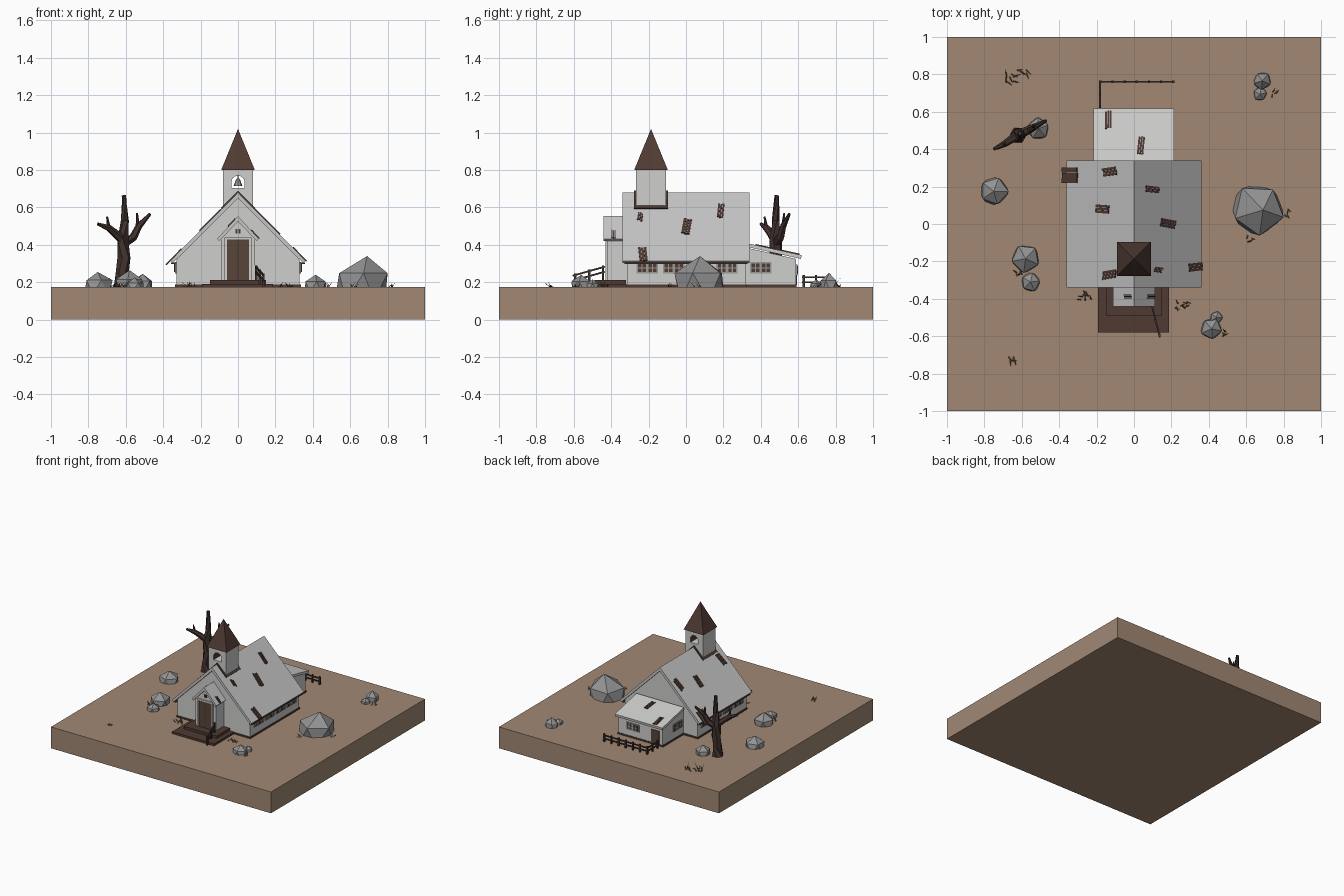
import bpy, bmesh, math, random
from mathutils import Matrix, Vector, Euler

if "Cube" in bpy.data.objects:
    bpy.data.objects.remove(bpy.data.objects["Cube"])
random.seed(4)
G = 0.175  # ground level


def mat(name, c):
    m = bpy.data.materials.new(name)
    m.diffuse_color = (*c, 1)
    m.use_nodes = True
    m.node_tree.nodes["Principled BSDF"].inputs["Base Color"].default_value = m.diffuse_color
    return m


EARTH = mat("earth", (0.36, 0.25, 0.175))
WHITE = mat("weathered white", (0.62, 0.62, 0.61))
ROOF = mat("pale grey roof", (0.56, 0.56, 0.56))
FRAME = mat("window grey", (0.33, 0.33, 0.32))
DARK = mat("dark wood", (0.08, 0.043, 0.033))
DOOR = mat("door brown", (0.10, 0.06, 0.04))
BARK = mat("bark", (0.055, 0.033, 0.027))
STONE = mat("stone", (0.29, 0.29, 0.29))
GRASS = mat("dry grass", (0.16, 0.10, 0.05))


def finish(name, bm, *mats):
    bmesh.ops.recalc_face_normals(bm, faces=bm.faces)
    me = bpy.data.meshes.new(name)
    bm.to_mesh(me)
    bm.free()
    for m in mats:
        me.materials.append(m)
    ob = bpy.data.objects.new(name, me)
    bpy.context.collection.objects.link(ob)
    return ob


def prism(name, pts, a, b, m, axis="y"):
    """Extrude a profile (x,z along y, or y,z along x)."""
    bm = bmesh.new()
    put = (lambda p, t: (p[0], t, p[1])) if axis == "y" else (lambda p, t: (t, *p))
    A, B = [[bm.verts.new(put(p, t)) for p in pts] for t in (a, b)]
    bm.faces.new(A)
    bm.faces.new(B)
    for i in range(len(pts)):
        j = (i + 1) % len(pts)
        bm.faces.new((A[i], A[j], B[j], B[i]))
    return finish(name, bm, m)


def cube(c, s, R=None):
    R = R or Matrix()
    return Matrix.Translation(c) @ R.to_4x4() @ Matrix.Diagonal((*s, 1))


def bar(p, q, w):
    p, q = Vector(p), Vector(q)
    return cube((p + q) / 2, (w, w, (q - p).length), (q - p).to_track_quat("Z", "Y").to_matrix())


def span(x0, x1, y0, y1, z0, z1):
    return cube(((x0 + x1) / 2, (y0 + y1) / 2, (z0 + z1) / 2), (x1 - x0, y1 - y0, z1 - z0))


def boxes(name, mats, m):
    bm = bmesh.new()
    for M in mats:
        bmesh.ops.create_cube(bm, size=1, matrix=M)
    return finish(name, bm, m)


def gable_roof(name, w, top, low, th, y0, y1, m):
    return prism(name, [(-w, low), (0, top), (w, low), (w - th * .6, low - th * .6),
                        (0, top - th * 1.4), (th * .6 - w, low - th * .6)], y0, y1, m)


# ground slab
boxes("ground", [span(-1, 1, -1, 1, 0, G)], EARTH)

# church body
prism("hall_walls", [(-.33, G), (-.33, .32), (0, .655), (.33, .32), (.33, G)], -.315, .32, WHITE)
gable_roof("hall_roof", .362, .68, .315, .022, -.34, .34, ROOF)
boxes("hall_skirting", [span(-.336, .336, -.321, .326, G, G + .012),
                        span(-.206, .206, .3, .592, G, G + .012)], DARK)
boxes("eave_boards", [span(s * .345 - .012, s * .345 + .012, -.33, .33, .297, .306) for s in (-1, 1)], DARK)

# porch
prism("porch_walls", [(-.092, G), (-.092, .43), (0, .525), (.092, .43), (.092, G)], -.42, -.3, WHITE)
gable_roof("porch_roof", .112, .553, .432, .02, -.44, -.31, ROOF)
boxes("porch_steps", [span(-.193, .188, -.58, -.32, G, .192), span(-.15, .15, -.49, -.32, .192, .213)], DARK)
boxes("door_frame", [span(s * .065 - .006, s * .065 + .006, -.43, -.415, .21, .43) for s in (-1, 1)]
      + [span(-.071, .071, -.43, -.415, .428, .44)], WHITE)
boxes("door_leaves", [span(-.058, -.003, -.426, -.418, .213, .428), span(.003, .058, -.426, -.418, .213, .428)], DOOR)
boxes("door_gap", [span(-.058, .058, -.423, -.417, .213, .428)], BARK)
boxes("porch_vent", [span(-.013, -.002, -.425, -.418, .462, .486), span(.002, .013, -.425, -.418, .462, .486)], DARK)

# bell tower with an open arch running front to back
TY = -.187
boxes("tower_base", [span(-.08, .08, TY - .08, TY + .08, .56, .705)], WHITE)
arch = [(.035 * math.cos(t * math.pi / 8), .735 + .035 * math.sin(t * math.pi / 8)) for t in range(9)]
top = prism("tower_belfry", [(-.08, .705), (-.08, .8), (.08, .8), (.08, .705), (.035, .705)] + arch
            + [(-.035, .705)], TY - .08, TY + .08, WHITE)
top.data.materials.append(DARK)
for f in top.data.polygons:  # arch lining is wood
    if abs(f.normal.y) < .5 and abs(f.center.x) < .05 and f.center.z < .79:
        f.material_index = 1
gable_roof("tower_collar", .092, .69, .598, .012, TY - .092, TY + .092, DARK)
bm = bmesh.new()
bmesh.ops.create_cone(bm, cap_ends=True, segments=4, radius1=.09 * math.sqrt(2), radius2=0, depth=.22,
                      matrix=Matrix.Translation((0, TY, .91)) @ Matrix.Rotation(math.pi / 4, 4, "Z"))
finish("spire", bm, DARK)
bm = bmesh.new()
for r1, r2, z, d in ((.023, .012, .731, .03), (.012, .006, .75, .01), (.004, .004, .763, .016)):
    bmesh.ops.create_cone(bm, cap_ends=True, segments=8, radius1=r1, radius2=r2, depth=d,
                          matrix=Matrix.Translation((0, TY, z)))
finish("bell", bm, FRAME)

# lean-to at the back
prism("annex_walls", [(.3, G), (.3, .39), (.588, .325), (.588, G)], -.2, .2, WHITE, "x")
prism("annex_roof", [(.335, .407), (.618, .345), (.615, .325), (.335, .387)], -.217, .215, WHITE, "x")
boxes("annex_door", [span(-.17, -.1, .584, .594, .185, .295)], DOOR)


# windows: grey frame with two dark panes
def window(name, x, y, z, ang):
    R = Matrix.Rotation(ang, 4, "Z")
    T = Matrix.Translation((x, y, z)) @ R
    boxes(name + "_frame", [T @ cube((0, 0, 0), (.115, .014, .06))], FRAME)
    boxes(name + "_panes", [T @ cube((s * .028, -.006, 0), (.042, .006, .044)) for s in (-1, 1)], DARK)
    boxes(name + "_bars", [T @ cube((s * .028, -.009, 0), d) for s in (-1, 1)
                           for d in ((.006, .004, .044), (.042, .004, .006))], FRAME)


for s in (-1, 1):
    for i, y in enumerate((-.207, -.065, .077, .219)):
        window(f"hall_window_{s}_{i}", s * .33, y, .277, s * math.pi / 2)
    window(f"annex_window_{s}", s * .2, .4, .277, s * math.pi / 2)
window("annex_back_window", .07, .588, .265, math.pi)


# worn wooden patches on the roofs: three planks each
def patch(x, y, z, tilt, l, w, twist):
    B = Matrix.Translation((x, y, z)) @ tilt.to_matrix().to_4x4() @ Matrix.Rotation(twist, 4, "Z")
    return [B @ cube((random.uniform(-.006, .006), (k - 1) * w / 3, .001), (l, w / 3 - .002, .009)) for k in range(3)]


planks = []
for x, y, l, w in ((.1, .185, .1, .035), (.18, .003, .11, .046), (.33, -.23, .1, .045), (.13, -.245, .055, .03),
                   (-.13, .28, .1, .046), (-.17, .08, .1, .046), (-.13, -.27, .1, .046), (-.34, .26, .115, .085)):
    a = math.atan2(.365, .362)
    planks += patch(x, y, .68 - abs(x) * 1.008, Euler((0, math.copysign(a, x), 0)), l, w, random.uniform(-.15, .15))
for x in (-.035, .09):
    planks += patch(x, -.387, .553 - abs(x) * 1.08, Euler((0, math.copysign(.823, x), 0)), .055, .022, 0)
for x, y, t in ((-.138, .555, 1.57), (.037, .42, 1.47)):
    planks += patch(x, y, .407 - (y - .335) * .219, Euler((-.216, 0, 0)), .095, .036, t)
boxes("roof_patches", planks, DARK)

# fence and handrail
rails = [bar((-.18, .76, z), (.21, .76, z), .009) for z in (.2, .226)]
rails += [bar((-.182, .62, z), (-.182, .76, z), .009) for z in (.2, .226)]
rails += [bar((-.18 + i * .065, .76, G), (-.18 + i * .065, .76, .24), .012) for i in range(7)]
rails += [bar((-.182, y, G), (-.182, y, .24), .012) for y in (.63, .695)]
boxes("back_fence", rails, BARK)
hand = [bar((.138, -.605, .235 - d), (.095, -.435, .283 - d), .009) for d in (0, .027)]
hand += [bar((.138 - .043 * t, -.6 + .165 * t, G), (.138 - .043 * t, -.6 + .165 * t, .245 + .047 * t), .012)
         for t in (.05, .5, .95)]
boxes("step_handrail", hand, BARK)


# dead tree: tapered six-sided limbs
def limb(name, pts, radii, n=6):
    bm = bmesh.new()
    pts = [Vector(p) for p in pts]
    rings = []
    for i, p in enumerate(pts):
        d = pts[min(i + 1, len(pts) - 1)] - pts[max(i - 1, 0)]
        q = d.to_track_quat("Z", "Y")
        rings.append([bm.verts.new(p + q @ Vector((radii[i] * math.cos(k * math.tau / n),
                                                   radii[i] * math.sin(k * math.tau / n), 0))) for k in range(n)])
    for A, B in zip(rings, rings[1:]):
        for k in range(n):
            bm.faces.new((A[k], A[(k + 1) % n], B[(k + 1) % n], B[k]))
    bm.faces.new(rings[0])
    bm.faces.new(rings[-1])
    finish(name, bm, BARK)


limb("tree_trunk", [(-.62, .475, .17), (-.62, .475, .24), (-.61, .48, .33), (-.615, .48, .43), (-.605, .48, .53),
                    (-.61, .485, .665)], [.045, .035, .036, .033, .022, .012])
limb("tree_branch_left", [(-.61, .48, .42), (-.66, .45, .465), (-.69, .43, .49), (-.75, .4, .512)],
     [.026, .021, .018, .008])
limb("tree_branch_right", [(-.61, .48, .41), (-.56, .505, .44), (-.53, .52, .5), (-.47, .553, .565)],
     [.026, .022, .018, .008])
limb("tree_twig_left", [(-.69, .43, .485), (-.70, .42, .55)], [.012, .005])
limb("tree_twig_right", [(-.535, .52, .49), (-.54, .525, .57)], [.013, .005])


# boulders: jittered icosahedra cut off at the ground
def rock(name, x, y, r, h, lean=0):
    bm = bmesh.new()
    bmesh.ops.create_icosphere(bm, subdivisions=1, radius=1, matrix=Matrix.Rotation(random.random() * 6, 4, "Z"))
    for v in bm.verts:
        j = random.uniform(.94, 1.08) if v.co.z < .9 else 1
        v.co = (x + r * 1.07 * j * v.co.x + max(v.co.z, 0) * lean, y + r * 1.07 * j * v.co.y, G + h * v.co.z)
    cut = bmesh.ops.bisect_plane(bm, geom=bm.verts[:] + bm.edges[:] + bm.faces[:], plane_co=(0, 0, G - .01),
                                 plane_no=(0, 0, 1), clear_inner=True)
    bmesh.ops.holes_fill(bm, edges=[e for e in cut["geom_cut"] if isinstance(e, bmesh.types.BMEdge)])
    finish(name, bm, STONE)


for i, a in enumerate(((.65, .075, .142, .165, .04), (-.75, .175, .078, .08), (-.58, -.185, .075, .09),
                       (-.553, -.31, .052, .05), (.415, -.56, .058, .065), (.44, -.5, .035, .04),
                       (.685, .765, .048, .075), (.675, .695, .037, .04), (-.51, .51, .058, .07))):
    rock(f"rock_{i}", *a)

# dry grass tufts
bm = bmesh.new()
for x, y, sx, n, l in ((-.7, .78, .06, 6, .06), (-.62, .82, .06, 6, .05), (-.64, -.725, .03, 6, .045),
                       (-.26, -.39, .04, 9, .035), (.26, -.43, .04, 9, .035), (-.62, -.275, .025, 5, .035),
                       (.48, -.58, .02, 4, .03), (.75, .69, .015, 4, .03), (.62, -.08, .03, 4, .03),
                       (.82, .06, .015, 4, .03)):
    for _ in range(n):
        b = Vector((x + random.uniform(-sx, sx), y + random.uniform(-.02, .02), G))
        a = random.random() * math.tau
        d = Vector((math.cos(a), math.sin(a), 0))
        s = Vector((-d.y, d.x, 0)) * .004
        tip = b + d * l * .7 + Vector((0, 0, l * random.uniform(.4, .9)))
        base = [bm.verts.new(p) for p in (b + s, b - s, b - d * .005)]
        t = bm.verts.new(tip)
        for k in range(3):
            bm.faces.new((base[k], base[(k + 1) % 3], t))
finish("grass_tufts", bm, GRASS)
